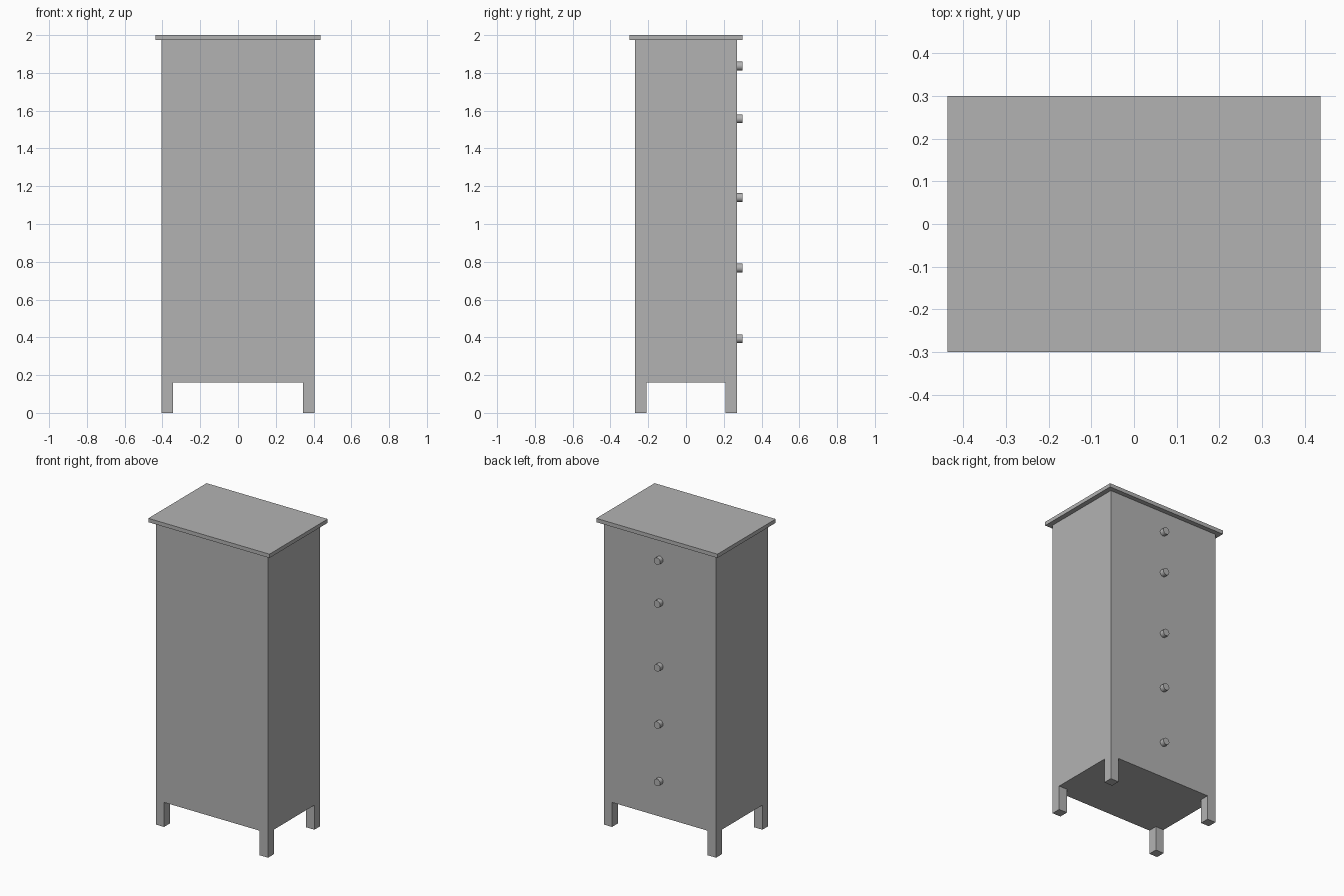
import bpy
import math

old = bpy.data.objects.get("Cube")
if old:
    bpy.data.objects.remove(old, do_unlink=True)

GREY = (0.45, 0.45, 0.45, 1)
paint = bpy.data.materials.new("plain_grey")
paint.use_nodes = True
paint.diffuse_color = GREY
paint.node_tree.nodes["Principled BSDF"].inputs["Base Color"].default_value = GREY

WIDTH, DEPTH = 0.81, 0.538
LEG_HEIGHT, TOP_UNDERSIDE, HEIGHT = 0.16, 1.975, 2.0
LEG = 0.06


def box(name, x, y, z_low, z_high, width, depth):
    bpy.ops.mesh.primitive_cube_add(size=1, location=(x, y, (z_low + z_high) / 2))
    obj = bpy.context.object
    obj.name = name
    obj.scale = (width, depth, z_high - z_low)
    bpy.ops.object.transform_apply(location=False, rotation=False, scale=True)
    obj.data.materials.append(paint)
    return obj


# Cabinet and overhanging top
box("cabinet_body", 0, 0, LEG_HEIGHT, TOP_UNDERSIDE, WIDTH, DEPTH)
box("top_board", 0, 0, TOP_UNDERSIDE, HEIGHT, 0.874, 0.6)

# Square legs flush with the cabinet corners
for side, sx in (("left", 1), ("right", -1)):
    for end, sy in (("front", -1), ("back", 1)):
        box(f"{end}_{side}_leg", sx * (WIDTH - LEG) / 2, sy * (DEPTH - LEG) / 2,
            0, LEG_HEIGHT, LEG, LEG)

# Round drawer knobs down the middle of the drawer face
KNOB_LENGTH = 0.03
for i, z in enumerate((0.393, 0.767, 1.14, 1.557, 1.836)):
    bpy.ops.mesh.primitive_cylinder_add(
        vertices=16, radius=0.023, depth=KNOB_LENGTH,
        location=(0, (DEPTH + KNOB_LENGTH) / 2, z), rotation=(math.pi / 2, 0, 0))
    knob = bpy.context.object
    knob.name = f"drawer_knob_{i + 1}"
    knob.data.materials.append(paint)
    bpy.ops.object.shade_smooth_by_angle(angle=math.radians(40))
